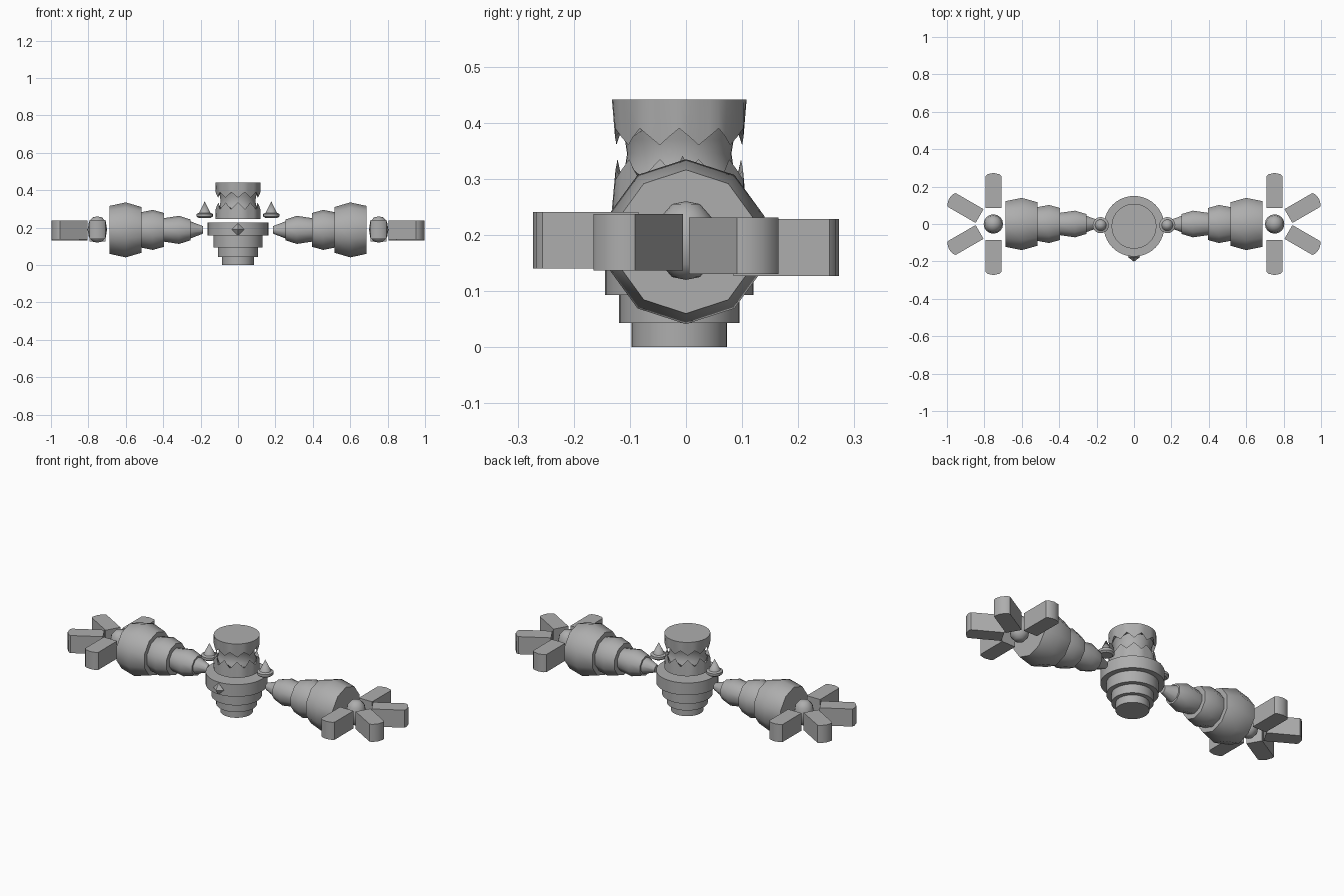
import bpy, bmesh, math
from mathutils import Matrix, Vector

if "Cube" in bpy.data.objects:
    bpy.data.objects.remove(bpy.data.objects["Cube"])

grey = bpy.data.materials.new("grey")
grey.diffuse_color = (0.42, 0.42, 0.42, 1)
grey.use_nodes = True
grey.node_tree.nodes["Principled BSDF"].inputs["Base Color"].default_value = grey.diffuse_color
BODY_Y = -0.012


def finish(bm, name, matrix=Matrix(), smooth=35):
    bmesh.ops.transform(bm, matrix=matrix, verts=bm.verts)
    bmesh.ops.recalc_face_normals(bm, faces=bm.faces)
    me = bpy.data.meshes.new(name)
    bm.to_mesh(me)
    bm.free()
    me.materials.append(grey)
    ob = bpy.data.objects.new(name, me)
    bpy.context.collection.objects.link(ob)
    bpy.ops.object.select_all(action='DESELECT')
    ob.select_set(True)
    bpy.context.view_layer.objects.active = ob
    bpy.ops.object.shade_smooth_by_angle(angle=math.radians(smooth))
    return ob


def lathe(name, profile, sides, matrix=Matrix(), smooth=35, phase=0.0):
    """Spin (radius, height) points around z, with capped ends."""
    bm = bmesh.new()
    rings = []
    for r, z in profile:
        if r == 0:
            rings.append([bm.verts.new((0, 0, z))] * sides)
        else:
            rings.append([bm.verts.new((r * math.cos(a), r * math.sin(a), z)) for a in
                          (phase + math.tau * i / sides for i in range(sides))])
    for a, b in zip(rings, rings[1:]):
        for i in range(sides):
            j = (i + 1) % sides
            bm.faces.new(list(dict.fromkeys((a[i], a[j], b[j], b[i]))))
    for ring in (rings[0], rings[-1]):
        if len(set(ring)) > 2:
            bm.faces.new(ring)
    return finish(bm, name, matrix, smooth)


def toothed_band(name, z_flat, z_root, z_tip, r_tip, teeth=10, per=4):
    """Capped round band whose free edge is a zigzag of teeth leaning inwards."""
    bm = bmesh.new()
    n = teeth * per
    flat, edge = [], []
    for i in range(n):
        a = math.tau * i / n
        t = 1 - abs((i % per) / per * 2 - 1)
        r = 0.12 + (r_tip - 0.12) * t
        z = z_root + (z_tip - z_root) * t
        flat.append(bm.verts.new((0.12 * math.cos(a), 0.12 * math.sin(a), z_flat)))
        edge.append(bm.verts.new((r * math.cos(a), r * math.sin(a), z)))
    inner = [bm.verts.new((v.co.x * 0.86, v.co.y * 0.86, z_root)) for v in flat]
    for i in range(n):
        j = (i + 1) % n
        bm.faces.new((flat[i], flat[j], edge[j], edge[i]))
        bm.faces.new((edge[i], edge[j], inner[j], inner[i]))
    bm.faces.new(flat)
    return finish(bm, name, Matrix.Translation((0, BODY_Y, 0)))


# Stepped body, waisted neck and toothed head bands
at_body = Matrix.Translation((0, BODY_Y, 0))
lathe("stepped_body", [(0.085, 0), (0.085, 0.043), (0.107, 0.043), (0.107, 0.093), (0.132, 0.093),
                       (0.132, 0.157), (0.162, 0.157), (0.162, 0.227)], 40, at_body)
lathe("neck", [(0.115, 0.248), (0.108, 0.29), (0.097, 0.318), (0.093, 0.345), (0.097, 0.37),
               (0.105, 0.395), (0.115, 0.43)], 40, at_body)
toothed_band("upper_jaw", 0.441, 0.39, 0.36, 0.112)
toothed_band("lower_jaw", 0.246, 0.298, 0.335, 0.11)

# Four-sided stud on the front of the body
lathe("front_stud", [(0.02, 0), (0.033, 0.016), (0, 0.042)], 4,
      Matrix.Translation((0, -0.16, 0.19)) @ Matrix.Rotation(math.pi / 2, 4, 'X'), smooth=20)

ARM = [(0.02, 0.187), (0.046, 0.255), (0.056, 0.255), (0.075, 0.315), (0.063, 0.395), (0.09, 0.395),
       (0.107, 0.455), (0.095, 0.515), (0.122, 0.515), (0.147, 0.6), (0.128, 0.688)]


def blade(name, hub_x, angle):
    """Flat finger with a gently rounded outer end."""
    bm = bmesh.new()
    w, h = 0.0425, 0.0505
    outline = [(0.085, -w), (0.256, -w), (0.266, -w * 0.75), (0.273, 0),
               (0.266, w * 0.75), (0.256, w), (0.085, w)]
    f = bm.faces.new([bm.verts.new((x, y, -h)) for x, y in outline])
    ext = bmesh.ops.extrude_face_region(bm, geom=[f])["geom"]
    bmesh.ops.translate(bm, vec=(0, 0, 2 * h),
                        verts=[v for v in ext if isinstance(v, bmesh.types.BMVert)])
    z = 0.184 - 0.0065 * math.sin(angle)
    finish(bm, name, Matrix.Translation((hub_x, 0, z)) @ Matrix.Rotation(angle, 4, 'Z'))


for side, s in (("right", 1), ("left", -1)):
    # Tapered, ridged arm, widening outwards
    lathe(side + "_arm", ARM, 10,
          Matrix.Translation((0, 0, 0.188)) @ Matrix.Rotation(s * math.pi / 2, 4, 'Y'), smooth=40)
    # Spiked stud on each shoulder
    lathe(side + "_shoulder_spike", [(0.033, 0.252), (0.043, 0.26), (0.043, 0.274), (0.03, 0.279),
                                     (0, 0.341)], 20, Matrix.Translation((s * 0.178, -0.006, 0)))
    # Rounded hub with four fingers fanned outwards
    hub = s * 0.752
    lathe(side + "_hub", [(0, 0.12), (0.025, 0.125), (0.045, 0.148), (0.052, 0.19), (0.045, 0.232),
                          (0.025, 0.255), (0, 0.26)], 16, Matrix.Translation((hub, 0, 0)), smooth=50)
    for k, deg in enumerate((-90, -30, 30, 90)):
        a = math.radians(deg)
        blade(f"{side}_finger_{k + 1}", hub, a if s > 0 else math.pi - a)
